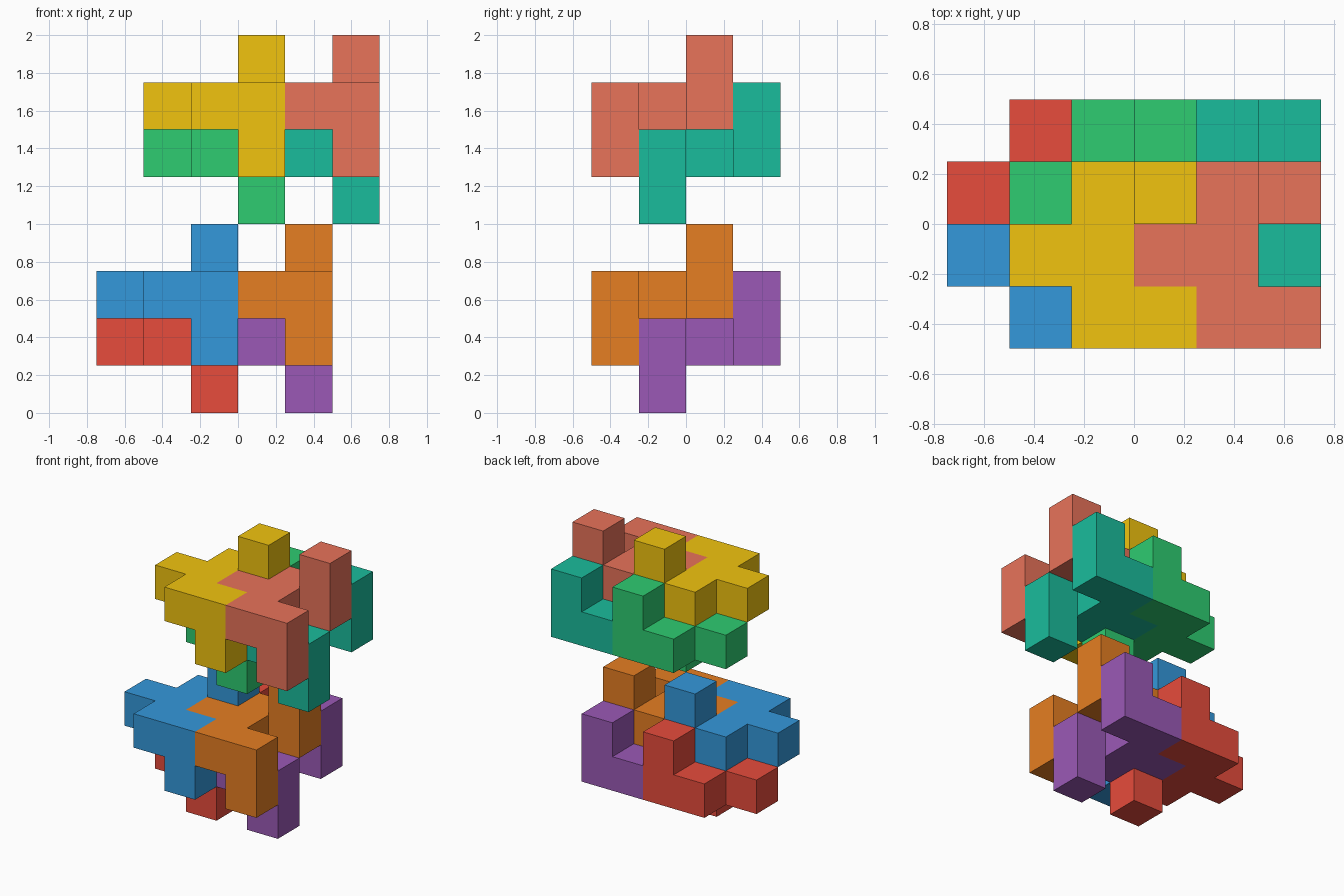
import bpy
import bmesh
from mathutils import Vector

if "Cube" in bpy.data.objects:
    bpy.data.objects.remove(bpy.data.objects["Cube"])

S = 0.25  # cube size

# One eight-cube piece: C-shaped slab with a left tab, one cube up, one cube down
PIECE = [(-2, 0, 2), (-1, 0, 2), (-3, -1, 2), (-2, -1, 2),
         (-2, -2, 2), (-1, -2, 2), (-1, 0, 3), (-1, -2, 1)]


def linear(hex_code):
    out = []
    for n in (0, 2, 4):
        c = int(hex_code[n:n + 2], 16) / 255
        out.append(c / 12.92 if c <= 0.04045 else ((c + 0.055) / 1.055) ** 2.4)
    return (*out, 1.0)


def build_piece(name, offset, hex_code):
    cells = {tuple(a + b for a, b in zip(c, offset)) for c in PIECE}
    bm = bmesh.new()
    cache = {}

    def vert(p):
        key = tuple(round(v) for v in p)
        if key not in cache:
            cache[key] = bm.verts.new(Vector(key) * S)
        return cache[key]

    # Outer faces only, so each piece is one closed solid
    for cell in cells:
        for axis in range(3):
            for side in (0, 1):
                near = list(cell)
                near[axis] += 1 if side else -1
                if tuple(near) in cells:
                    continue
                u, v = (axis + 1) % 3, (axis + 2) % 3
                quad = []
                for du, dv in ((0, 0), (1, 0), (1, 1), (0, 1)):
                    p = list(cell)
                    p[axis] += side
                    p[u] += du
                    p[v] += dv
                    quad.append(vert(p))
                bm.faces.new(quad if side else quad[::-1])

    # Merge flat neighbours into clean faces
    bmesh.ops.dissolve_limit(bm, angle_limit=0.01, verts=bm.verts[:], edges=bm.edges[:])
    mesh = bpy.data.meshes.new(name)
    bm.to_mesh(mesh)
    bm.free()
    mat = bpy.data.materials.new(name + "_colour")
    mat.diffuse_color = linear(hex_code)
    mat.use_nodes = True
    mat.node_tree.nodes["Principled BSDF"].inputs["Base Color"].default_value = mat.diffuse_color
    mesh.materials.append(mat)
    bpy.context.collection.objects.link(bpy.data.objects.new(name, mesh))


# Four interlocking pieces per tier; the upper tier is shifted one cube right
SLOTS = [("upper_left", (0, 0, 0)), ("upper_right", (2, 0, 0)),
         ("lower_left", (0, 1, -1)), ("lower_right", (2, 1, -1))]
TIERS = [("bottom", (0, 0, 0), ("3498db", "e67e22", "e74c3c", "9b59b6")),
         ("top", (1, 0, 4), ("f1c40f", "e8735a", "2ecc71", "1abc9c"))]

for tier, shift, colours in TIERS:
    for (slot, off), colour in zip(SLOTS, colours):
        build_piece(f"{tier}_{slot}_block", tuple(a + b for a, b in zip(shift, off)), colour)
